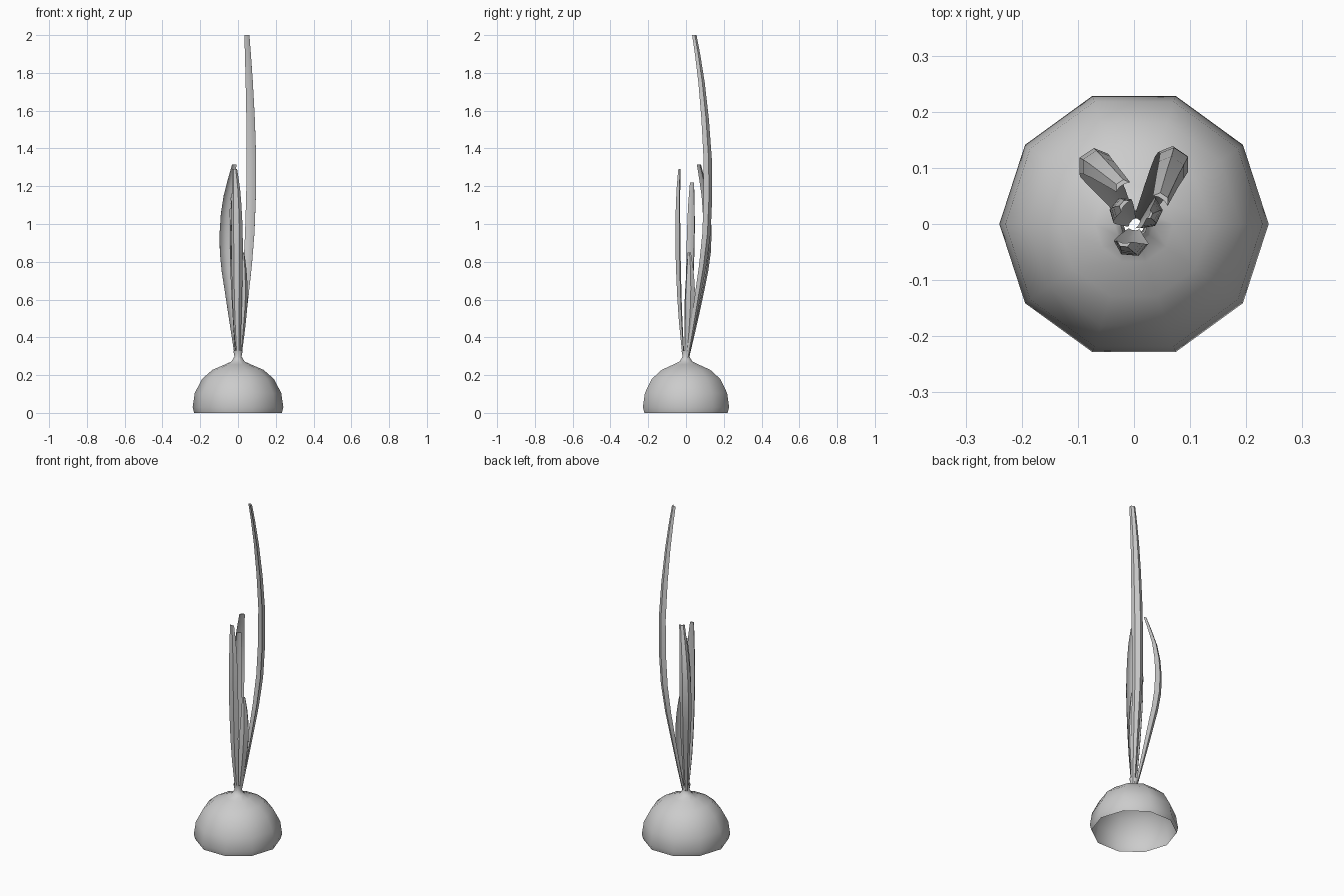
import bpy, bmesh, math
from mathutils import Vector

cube = bpy.data.objects.get("Cube")
if cube:
    bpy.data.objects.remove(cube, do_unlink=True)

grey = bpy.data.materials.new("plain grey")
grey.use_nodes = True
grey.diffuse_color = (0.6, 0.6, 0.6, 1)
grey.node_tree.nodes["Principled BSDF"].inputs["Base Color"].default_value = (0.6, 0.6, 0.6, 1)


def skin(name, rings, cap, angle):
    """Join equal closed rings of points into a smooth shaded surface."""
    bm = bmesh.new()
    loops = [[bm.verts.new(p) for p in ring] for ring in rings]
    n = len(loops[0])
    for a, b in zip(loops, loops[1:]):
        for i in range(n):
            j = (i + 1) % n
            bm.faces.new((a[i], a[j], b[j], b[i]))
    if cap:
        bm.faces.new(loops[-1])
    mesh = bpy.data.meshes.new(name)
    bm.to_mesh(mesh)
    bm.free()
    mesh.materials.append(grey)
    obj = bpy.data.objects.new(name, mesh)
    bpy.context.collection.objects.link(obj)
    bpy.ops.object.select_all(action='DESELECT')
    obj.select_set(True)
    bpy.context.view_layer.objects.active = obj
    bpy.ops.object.shade_smooth_by_angle(angle=math.radians(angle))


# Ten-sided bulb, open underneath, with a pinched neck
PROFILE = [(0.232, 0), (0.24, 0.03), (0.229, 0.105), (0.19, 0.18), (0.135, 0.228),
           (0.07, 0.256), (0.035, 0.272), (0.019, 0.298), (0.025, 0.33)]
SIDES = 10
skin("bulb", [[(r * math.cos(math.tau * i / SIDES), r * math.sin(math.tau * i / SIDES), z)
               for i in range(SIDES)] for r, z in PROFILE], False, 60)


def interpolate(path, t):
    """Smooth curve through the path points, t from 0 to 1."""
    s = t * (len(path) - 1)
    k = min(int(s), len(path) - 2)
    u = s - k
    p = [Vector(path[min(max(k + d, 0), len(path) - 1)]) for d in (-1, 0, 1, 2)]
    return (p[1] + (p[2] - p[0]) * u / 2 + (p[0] - 2.5 * p[1] + 2 * p[2] - p[3] / 2) * u * u
            + (1.5 * (p[1] - p[2]) + (p[3] - p[0]) / 2) * u ** 3)


# Channelled section: (sideways, outward) as parts of the half width
SECTION = [(-1, -0.35), (-0.5, 0.4), (0.5, 0.4), (1, -0.35), (0.4, -0.1), (-0.4, -0.1)]


def leaf(name, facing, path, steps=10):
    """Path points are x, y, z, half width; the channel opens away from facing."""
    a = math.radians(facing)
    out, side = Vector((math.cos(a), math.sin(a), 0)), Vector((-math.sin(a), math.cos(a), 0))
    rings = []
    for i in range(steps + 1):
        x, y, z, w = interpolate(path, i / steps)
        rings.append([Vector((x, y, z)) + w * (s * side + o * out) for s, o in SECTION])
    skin(name, rings, True, 40)


# Leaves
leaf("tall_leaf", 56, [(0.01, 0.008, 0.28, 0.01), (0.042, 0.065, 0.62, 0.022),
                       (0.068, 0.112, 0.95, 0.03), (0.077, 0.118, 1.35, 0.03),
                       (0.064, 0.085, 1.75, 0.023), (0.05, 0.046, 2.0, 0.016)])
leaf("left_bent_leaf", 124, [(-0.008, 0.008, 0.28, 0.01), (-0.045, 0.068, 0.58, 0.024),
                             (-0.076, 0.112, 0.85, 0.032), (-0.068, 0.11, 1.1, 0.027),
                             (-0.022, 0.07, 1.315, 0.015)])
leaf("front_leaf", 265, [(0, -0.012, 0.28, 0.01), (-0.005, -0.032, 0.55, 0.024),
                         (-0.006, -0.043, 0.9, 0.031), (-0.01, -0.041, 1.15, 0.024),
                         (-0.018, -0.035, 1.29, 0.013)])
leaf("inner_leaf", 140, [(-0.006, 0.005, 0.28, 0.01), (-0.018, 0.018, 0.55, 0.02),
                         (-0.027, 0.028, 0.85, 0.026), (-0.025, 0.032, 1.08, 0.022),
                         (-0.018, 0.034, 1.22, 0.013)])
leaf("short_leaf", -25 + 360, [(0.01, 0, 0.28, 0.01), (0.025, 0.01, 0.45, 0.023),
                               (0.034, 0.016, 0.6, 0.03), (0.034, 0.018, 0.74, 0.022),
                               (0.028, 0.016, 0.85, 0.009)])
